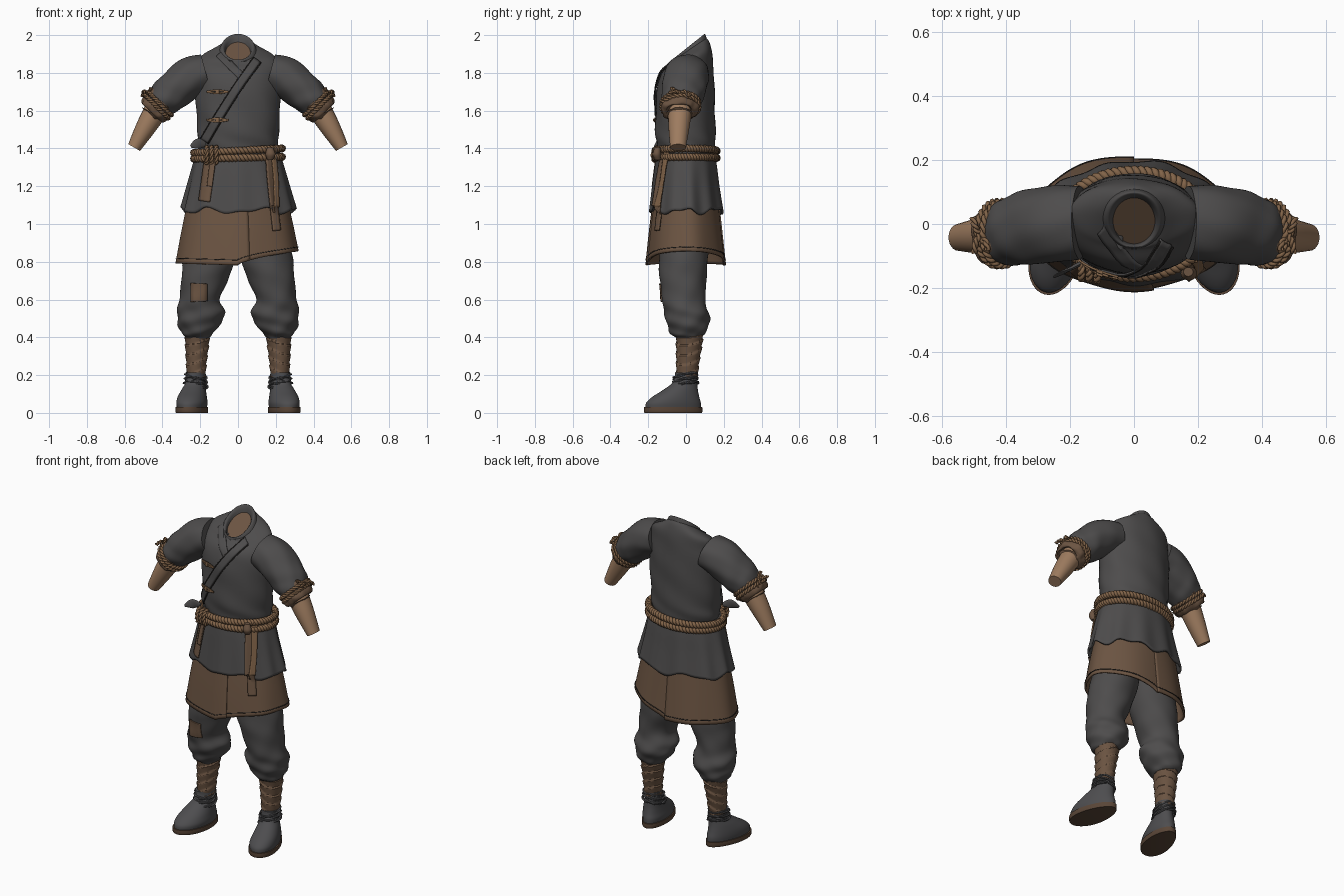
import bpy, bmesh, math
from math import sin, cos, pi, radians
from mathutils import Vector
from mathutils.bvhtree import BVHTree

if "Cube" in bpy.data.objects:
    bpy.data.objects.remove(bpy.data.objects["Cube"])

X, Y, Z = Vector((1, 0, 0)), Vector((0, 1, 0)), Vector((0, 0, 1))


def material(name, *rgb):
    m = bpy.data.materials.new(name)
    m.use_nodes = True
    m.diffuse_color = (*rgb, 1)
    bsdf = m.node_tree.nodes["Principled BSDF"]
    bsdf.inputs["Base Color"].default_value = (*rgb, 1)
    bsdf.inputs["Roughness"].default_value = 0.9
    return m


CLOTH = material("charcoal cloth", .075, .072, .072)
BROWN = material("brown cloth", .15, .09, .055)
ROPE = material("tan rope", .22, .125, .065)
SKIN = material("skin", .34, .2, .115)
BOOT = material("grey boot", .075, .074, .078)
SOLE = material("brown sole", .1, .06, .038)
SEAM = material("dark seam", .025, .022, .02)


def spline(pts, n):
    """Catmull-Rom through tuples of any length."""
    p = [pts[0], *pts, pts[-1]]
    out = []
    for i in range(1, len(p) - 2):
        for k in range(n):
            t = k / n
            out.append([.5 * (2 * b + (c - a) * t + (2*a - 5*b + 4*c - d) * t*t + (3*b - a - 3*c + d) * t**3)
                        for a, b, c, d in zip(p[i-1], p[i], p[i+1], p[i+2])])
    return out + [list(pts[-1])]


def finish(ob, mirror=False, thick=0, offset=-1):
    bpy.context.collection.objects.link(ob)
    if thick:
        s = ob.modifiers.new("thickness", 'SOLIDIFY')
        s.thickness, s.offset = thick, offset
    if mirror:
        ob.modifiers.new("mirror", 'MIRROR')
    return ob


def mesh_object(name, verts, faces, mat, recalc=False, **kw):
    me = bpy.data.meshes.new(name)
    me.from_pydata(verts, [], faces)
    if recalc:
        bm = bmesh.new()
        bm.from_mesh(me)
        bmesh.ops.recalc_face_normals(bm, faces=bm.faces)
        bm.to_mesh(me)
        bm.free()
    me.materials.append(mat)
    me.shade_smooth()
    me.set_sharp_from_angle(angle=radians(45))
    return finish(bpy.data.objects.new(name, me), **kw)


def tube(name, rings, mat, fold=None, flat=True, caps=True, arc=None, n=6, segs=48, **kw):
    """Loft rings (x, y, z, rx, ry, tilt); fold(angle, s) gives (radius factor, rise)."""
    rows = spline([tuple(r) + (0,) * (6 - len(r)) for r in rings], n)
    a0, a1 = [radians(a) for a in arc or (0, 360)]
    cols = segs + 1 if arc else segs
    verts, faces = [], []
    for i, (x, y, z, rx, ry, tilt) in enumerate(rows):
        lo, hi = rows[max(i-1, 0)], rows[min(i+1, len(rows)-1)]
        t = Z if flat else (Vector(hi[:3]) - Vector(lo[:3])).normalized()
        u = Y.cross(t).normalized()
        for j in range(cols):
            a = a0 + (a1 - a0) * j / segs
            k, rise = fold(a, i / (len(rows) - 1)) if fold else (1, 0)
            dy = ry * sin(a) * k
            verts.append(Vector((x, y, z)) + u * rx * cos(a) * k + Y * dy + Z * (tilt * dy + rise))
    for i in range(len(rows) - 1):
        for j in range(segs):
            b, c = i * cols + j, i * cols + (j + 1) % cols
            faces.append((b, c, c + cols, b + cols))
    if caps:
        faces += [list(range(cols))[::-1], list(range(len(verts) - cols, len(verts)))]
    return mesh_object(name, verts, faces, mat, recalc=caps, **kw)


def strip(name, path, width, mat, targets, off=.005, side=1, thick=.007):
    """Cloth band along (x, z) points, laid on the front of the targets."""
    trees = [BVHTree.FromPolygons([v.co for v in o.data.vertices],
                                  [p.vertices for p in o.data.polygons]) for o in targets]
    pts, verts, faces, y = spline(path, 8), [], [], -.12
    for i, p in enumerate(pts):
        lo, hi = pts[max(i-1, 0)], pts[min(i+1, len(pts)-1)]
        d = Vector((hi[0] - lo[0], hi[1] - lo[1])).normalized()
        for j in range(5):
            w = width * (j / 4 - .5)
            x, z = p[0] - d.y * w, p[1] + d.x * w
            hits = [h[0].y for h in (t.ray_cast(Vector((x * side, -1, z)), Y) for t in trees) if h[0]]
            y = min(hits) - off if hits else y
            verts.append((x, y, z))
    for i in range(len(pts) - 1):
        for j in range(4):
            b = i * 5 + j
            faces.append((b, b + 1, b + 6, b + 5))
    return mesh_object(name, verts, faces, mat, thick=thick, offset=0)


def rope(name, centre, ref, twists, r, mat=ROPE, closed=True, **kw):
    """Two strands twisted round a centre line."""
    cu = bpy.data.curves.new(name, 'CURVE')
    cu.dimensions, cu.bevel_depth, cu.bevel_resolution = '3D', r, 1
    n = len(centre)
    for phase in (0, pi):
        sp = cu.splines.new('POLY')
        sp.points.add(n - 1)
        sp.use_cyclic_u = closed
        for i, c in enumerate(centre):
            t = (centre[(i + 1) % n] - centre[i - 1]).normalized() if closed else \
                (centre[min(i + 1, n - 1)] - centre[max(i - 1, 0)]).normalized()
            n1 = t.cross(ref).normalized()
            a = phase + 2 * pi * twists * i / n
            sp.points[i].co = (*(c + (n1 * cos(a) + t.cross(n1) * sin(a)) * r * .85), 1)
    cu.materials.append(mat)
    return finish(bpy.data.objects.new(name, cu), **kw)


def loop(c, u, v, n):
    return [Vector(c) + u * cos(2 * pi * i / n) + v * sin(2 * pi * i / n) for i in range(n)]


# Jacket body with folds gathered at the waist
jacket = tube("jacket_body", [
    (0, 0, 1.36, .2, .145), (0, 0, 1.42, .212, .155), (0, -.003, 1.49, .215, .16),
    (0, -.002, 1.6, .222, .156), (0, 0, 1.72, .226, .152), (0, .008, 1.82, .216, .136, .1),
    (0, .028, 1.885, .195, .108, .3), (0, .022, 1.915, .125, .098, .55), (0, .015, 1.925, .085, .085, .75)],
    CLOTH, lambda a, s: (1 + .018 * (1 - s) * sin(4*a + 30*s) + .006 * sin(9*a + 8*s), 0), caps=False)
tube("collar", [(0, .016, 1.905, .105, .096, .7), (0, .013, 1.932, .09, .09, .78),
                (0, .011, 1.937, .08, .084, .8), (0, .01, 1.925, .07, .077, .8), (0, .01, 1.895, .064, .07, .8)],
     CLOTH, caps=False)
tube("collar_lining", [(0, .01, 1.88, .07, .078, .8), (0, .01, 1.905, .07, .078, .8)], BROWN, n=1)

# Crossed lapels, their seams and cord fastenings
strip("under_lapel", [(-.1, 1.9), (-.04, 1.84), (.03, 1.77)], .04, CLOTH, [jacket], .003)
lapel = [(.1, 1.87), (0, 1.73), (-.1, 1.575), (-.18, 1.44)]
strip("lapel", lapel, .045, CLOTH, [jacket], .007)
for d in (-.018, .022):
    strip("lapel_seam", [(x + d, z - d * .7) for x, z in lapel], .005, SEAM, [jacket], .012, thick=.004)
for z in (1.7, 1.55):
    for dz in (-.008, .008):
        strip("fastening_cord", [(-.165, z), (-.11, z + dz), (-.05, z)], .009, ROPE, [jacket], .014)
    strip("fastening_knot", [(-.118, z), (-.098, z)], .026, ROPE, [jacket], .018)
tube("tie_end", [(-.17, -.125, 1.42, .012, .008), (-.21, -.145, 1.425, .028, .007),
                 (-.25, -.165, 1.41, .008, .005)], CLOTH, flat=False, segs=12)

# Sleeves, rumpled cuffs, cord bindings and forearms
tube("sleeves", [(.17, .005, 1.8, .1, .115), (.25, 0, 1.775, .108, .12), (.33, -.01, 1.715, .102, .117),
                 (.385, -.02, 1.665, .094, .108), (.425, -.028, 1.625, .075, .09)],
     CLOTH, lambda a, s: (1 + .03 * sin(3*a + 16*s) * s + .012 * sin(7*a - 9*s), 0), flat=False, mirror=True)
tube("cuffs", [(.385, -.022, 1.66, .07, .085), (.4, -.025, 1.65, .086, .098), (.42, -.03, 1.628, .078, .092),
               (.437, -.032, 1.61, .086, .1), (.455, -.035, 1.59, .074, .086), (.457, -.035, 1.588, .05, .055)],
     BROWN, lambda a, s: (1 + .04 * sin(5*a + 9*s) + .02 * sin(11*a), 0), flat=False, mirror=True)
axis, across = Vector((.7, 0, -.71)), Vector((.71, 0, .7))
for k in (0, .024):
    c = Vector((.413, -.03, 1.637)) + axis * k
    rope("cuff_cord", loop(c, across * .086, Y * .1, 100), axis, 14, .007, mirror=True)
knot = Vector((.48, -.03, 1.69))
for dx, dy, dz in ((.02, -.06, .005), (.025, .05, -.015), (-.02, -.05, .03)):
    pts = spline([tuple(knot), tuple(knot + Vector((dx * .7, dy * .4, .012))), tuple(knot + Vector((dx, dy, dz)))], 8)
    rope("cuff_cord_end", [Vector(p) for p in pts], X, 2, .006, closed=False, mirror=True)
tube("forearms", [(.42, -.03, 1.625, .064, .066), (.485, -.037, 1.517, .054, .056), (.55, -.042, 1.405, .036, .042)],
     SKIN, flat=False, segs=24, mirror=True)

# Pleated jacket skirt
skirt = tube("jacket_skirt", [(0, .002, 1.07, .302, .195), (0, 0, 1.2, .268, .178), (0, 0, 1.3, .243, .166),
                              (0, 0, 1.39, .218, .152)],
             CLOTH, lambda a, s: (1 + (1 - s) * (.025 * sin(11*a) + .015 * sin(5*a + 1)),
                                  (1 - s) * (.013 * sin(6*a + 2) + .008 * sin(11*a))),
             caps=False, segs=120, thick=.012)

# Long wrap skirt in two overlapping panels, higher on the left side
under = [(0, .002, .8, .325, .21), (0, 0, .95, .298, .194), (0, 0, 1.1, .268, .176), (0, 0, 1.18, .25, .165)]
panels = []
for name, arc, k in (("right_wrap_panel", (90, 281), 1.015), ("left_wrap_panel", (-84, 93), .985)):
    def drop(a, s, k=k):
        lift = .065 * max(0, cos(a)) ** .6 + .01 * abs(cos(a)) - .018
        return k + (1 - s) * .014 * sin(7 * a), (1 - s) * lift
    panels.append(tube(name, under, BROWN, drop, caps=False, arc=arc, segs=64, thick=.01))
    tube(name + "_hem_stitch", [(0, .002, .824, .3225, .2085), (0, .002, .828, .322, .208)], SEAM,
         lambda a, s, f=drop: (f(a, .08)[0] + .006, f(a, .08)[1]), caps=False, arc=arc, n=1, segs=64, thick=.003)

# Double rope belt with knot and hanging ends
for z, slope in ((1.388, .05), (1.35, .02)):
    ring = loop((0, 0, z), X * .233 + Z * .233 * slope, Y * .163, 360)
    rope("rope_belt", ring, Z, 36, .0115)
for x in (-.165, -.14, -.115):
    rope("belt_knot", loop((x, -.14 - .12 * (x + .165), 1.365), Y * .03, Z * .042, 40), X, 5, .007)
strip("right_sash_end", [(-.145, 1.36), (-.16, 1.25), (-.178, 1.12)], .06, BROWN, [skirt], .012)
strip("right_sash_fold", [(-.13, 1.36), (-.14, 1.28), (-.15, 1.2)], .028, BROWN, [skirt], .02)
strip("left_sash_end", [(.165, 1.4), (.175, 1.25), (.19, 1.1), (.205, .965)], .042, BROWN, [skirt, *panels], .014)
strip("left_sash_fold", [(.185, 1.4), (.2, 1.25), (.205, 1.09)], .025, ROPE, [skirt, *panels], .022)
tube("left_sash_knot", [(.17, -.15, 1.34, .015, .015), (.172, -.155, 1.37, .026, .022), (.17, -.15, 1.405, .015, .014)],
     BROWN, segs=16)

# Baggy trousers with a knee patch
trousers = tube("trousers", [
    (.215, .012, .395, .055, .065), (.215, .01, .42, .082, .09), (.205, .01, .47, .112, .112),
    (.197, .003, .53, .127, .118), (.202, -.012, .6, .108, .113), (.178, -.015, .7, .122, .124),
    (.155, -.014, .8, .138, .128), (.13, -.005, .92, .135, .135), (.11, 0, 1.05, .12, .13)],
    CLOTH, lambda a, s: (1 + (1 - s) * (.045 * sin(2*a + 34*s) + .03 * sin(5*a - 22*s)), 0), mirror=True)
strip("knee_patch", [(-.205, .685), (-.207, .635), (-.205, .59)], .088, BROWN, [trousers], .005, side=-1)

# Spiral shin wraps
tube("shin_wraps", [(.222, .005, .19, .046, .053), (.22, .01, .28, .052, .058), (.216, .018, .38, .06, .066),
                    (.215, .018, .44, .06, .066)],
     BROWN, lambda a, s: (1 + .13 * ((s * 6 + .5 * cos(a + .5) + 5) % 1), 0), n=14, mirror=True)


# Shoes turned outward, with soles and ankle bindings
def shoe(name, rings, mat, n=5):
    ob = tube(name, rings, mat, n=n, mirror=True)
    for v in ob.data.vertices:
        wide = 1 - .9 * (v.co.y + .07)
        v.co.x = .24 + (v.co.x - .24) * min(wide, 1.1) - .17 * (v.co.y + .06)


shoe("soles", [(.24, -.068, 0, .078, .15), (.24, -.068, .004, .082, .154), (.24, -.068, .03, .082, .154)], SOLE, 2)
shoe("shoes", [(.24, -.068, .03, .076, .147), (.24, -.066, .055, .079, .144), (.241, -.054, .085, .075, .124),
               (.239, -.03, .12, .066, .093), (.234, -.008, .155, .056, .068), (.232, 0, .19, .053, .06),
               (.232, .002, .215, .054, .06)], BOOT)
for z, r in ((.195, .054), (.172, .056), (.148, .06)):
    rope("ankle_binding", loop((.224, -.004, z), X * r + Z * .01, Y * (r + .009) + Z * .012, 60),
         Z, 3, .005, BOOT, mirror=True)
